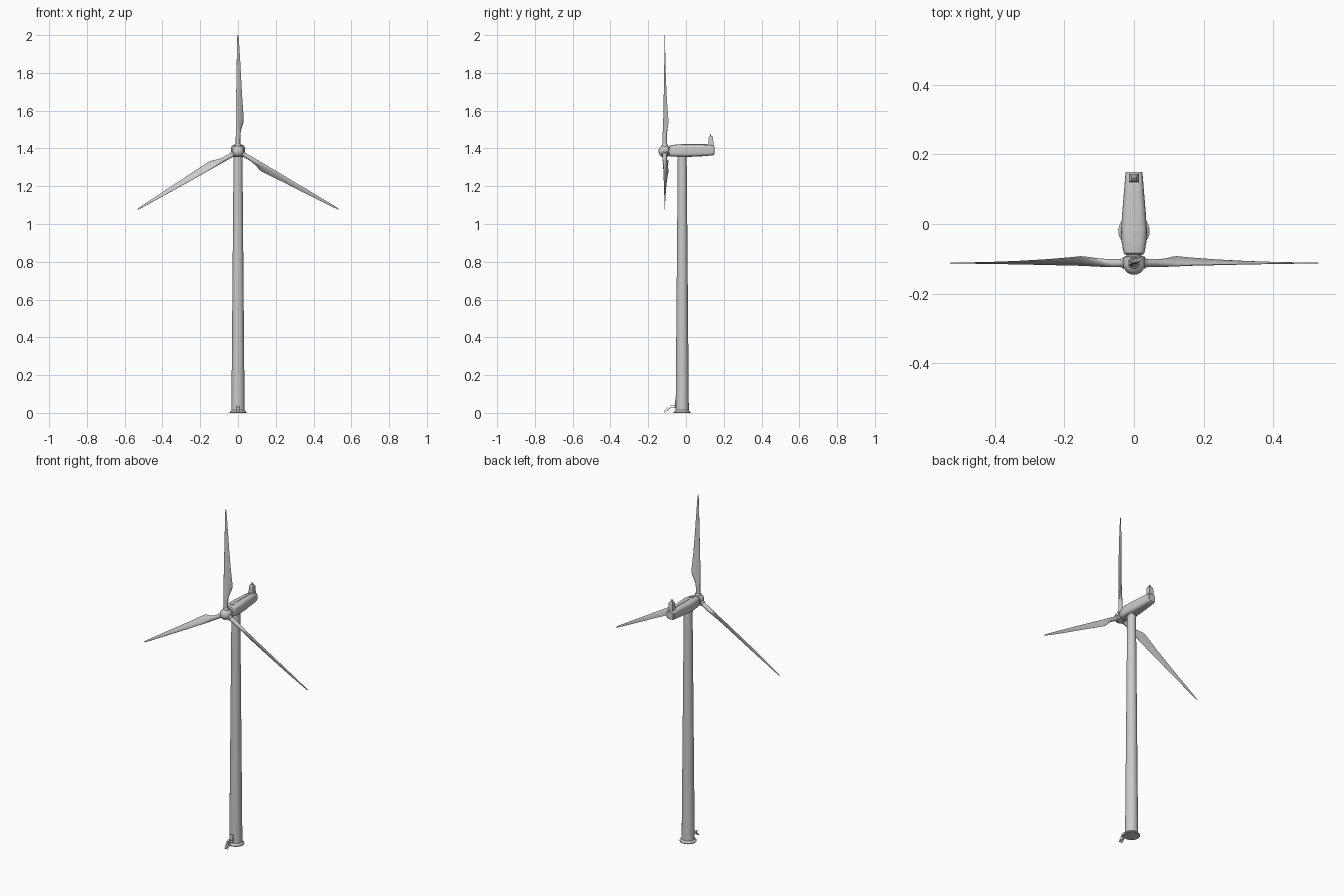
import bpy, bmesh, math
from mathutils import Matrix, Vector

if "Cube" in bpy.data.objects:
    bpy.data.objects.remove(bpy.data.objects["Cube"])

HUB = Vector((0, -0.112, 1.385))


def add_object(name, bm, smooth=True):
    bmesh.ops.recalc_face_normals(bm, faces=bm.faces)
    me = bpy.data.meshes.new(name)
    bm.to_mesh(me)
    bm.free()
    ob = bpy.data.objects.new(name, me)
    bpy.context.collection.objects.link(ob)
    if smooth:
        bpy.ops.object.select_all(action='DESELECT')
        ob.select_set(True)
        bpy.context.view_layer.objects.active = ob
        bpy.ops.object.shade_smooth_by_angle(angle=math.radians(35))
    return ob


def loft(name, rings, matrix=Matrix()):
    """Skin a list of closed rings and cap both ends."""
    bm = bmesh.new()
    loops = [[bm.verts.new(matrix @ Vector(p)) for p in r] for r in rings]
    n = len(loops[0])
    for a, b in zip(loops, loops[1:]):
        for i in range(n):
            j = (i + 1) % n
            bm.faces.new((a[i], a[j], b[j], b[i]))
    bm.faces.new(loops[0])
    bm.faces.new(loops[-1])
    return add_object(name, bm)


def circle(r, z, n=32):
    return [(r * math.cos(t * math.tau / n), r * math.sin(t * math.tau / n), z) for t in range(n)]


def box(name, size, loc, rot_x=0, taper=1.0):
    bm = bmesh.new()
    bmesh.ops.create_cube(bm, size=1)
    for v in bm.verts:
        k = taper if v.co.z > 0 else 1
        v.co = Vector((v.co.x * size[0] * k, v.co.y * size[1] * k, v.co.z * size[2]))
    bm.transform(Matrix.Translation(loc) @ Matrix.Rotation(rot_x, 4, 'X'))
    return add_object(name, bm, False)


def rod(name, a, b, r, n=8):
    a, b = Vector(a), Vector(b)
    m = Matrix.Translation(a) @ (b - a).to_track_quat('Z', 'Y').to_matrix().to_4x4()
    return loft(name, [circle(r, 0, n), circle(r, (b - a).length, n)], m)


# Tower with base flange
TOWER = Matrix.Translation((0, -0.02, 0))
loft("tower", [circle(0.035 - 0.0115 * z / 1.365, z) for z in (0.005, 0.45, 0.9, 1.365)], TOWER)
loft("base_flange", [circle(0.045, 0), circle(0.045, 0.005), circle(0.039, 0.009), circle(0.035, 0.014)], TOWER)
loft("yaw_collar", [circle(0.026, 1.352), circle(0.026, 1.366)], TOWER)


# Nacelle: rounded-box sections of (y, half width, bottom z, top z)
def section(y, w, lo, hi, n=40, e=2 / 3.4):
    ring = []
    for i in range(n):
        c, s = math.cos(i * math.tau / n), math.sin(i * math.tau / n)
        ring.append((w * math.copysign(abs(c) ** e, c), y,
                     (lo + hi) / 2 + (hi - lo) / 2 * math.copysign(abs(s) ** e, s)))
    return ring


loft("nacelle", [section(*p) for p in (
    (-0.088, 0.026, 1.362, 1.410), (-0.083, 0.030, 1.358, 1.416), (-0.05, 0.036, 1.356, 1.420),
    (-0.015, 0.037, 1.355, 1.421), (0.03, 0.034, 1.356, 1.421), (0.09, 0.029, 1.359, 1.420),
    (0.140, 0.025, 1.363, 1.418), (0.147, 0.024, 1.366, 1.415), (0.150, 0.021, 1.369, 1.411))])
box("roof_hatch", (0.018, 0.018, 0.004), (0, -0.052, 1.420))
box("roof_ridge", (0.010, 0.14, 0.003), (0, 0.045, 1.421))

# Cooler mast with sensor on the tail
box("tail_mast", (0.030, 0.027, 0.046), (0, 0.132, 1.435), taper=0.85)
box("tail_mast_cap", (0.0245, 0.022, 0.008), (0, 0.132, 1.462), taper=0.6)
rod("wind_sensor", (0, 0.130, 1.462), (0, 0.130, 1.475), 0.003)
rod("wind_sensor_bar", (-0.007, 0.130, 1.474), (0.007, 0.130, 1.474), 0.002)

# Hub and domed spinner, turned about the y axis
AXIS = Matrix.Translation((0, 0, HUB.z)) @ Matrix.Rotation(math.pi / 2, 4, 'X')
loft("rotor_shaft", [circle(0.022, 0.08), circle(0.022, 0.098)], AXIS)
loft("hub", [circle(r, z) for r, z in (
    (0.025, 0.092), (0.029, 0.095), (0.031, 0.105), (0.031, 0.119), (0.029, 0.127),
    (0.024, 0.135), (0.017, 0.141), (0.009, 0.1445), (0.002, 0.1455))], AXIS)

# Blade sections: radius from hub, leading x, chord, thickness, twist, roundness
STATIONS = (
    (0.015, -0.012, 0.024, 0.024, 0, 1), (0.065, -0.012, 0.024, 0.024, 0, 1),
    (0.090, -0.012, 0.025, 0.023, 25, 0.9), (0.115, -0.0125, 0.033, 0.020, 36, 0.5),
    (0.140, -0.013, 0.044, 0.016, 35, 0.1), (0.160, -0.013, 0.049, 0.014, 33, 0),
    (0.190, -0.0125, 0.046, 0.012, 30, 0), (0.280, -0.011, 0.036, 0.009, 25, 0),
    (0.380, -0.009, 0.027, 0.0065, 19, 0), (0.480, -0.007, 0.019, 0.0045, 13, 0),
    (0.570, -0.005, 0.011, 0.003, 8, 0), (0.605, -0.004, 0.007, 0.002, 5, 0),
    (0.615, -0.002, 0.003, 0.001, 5, 0))


def blade_ring(z, lead, chord, thick, twist, roundness, n=24):
    tw = math.radians(twist)
    ring = []
    for i in range(n):
        a = i * math.tau / n
        u = (1 - math.cos(a)) / 2
        # blend from a round root to a thin-tailed aerofoil
        foil = 2.6 * math.sqrt(u) * (1 - u) * (1 if math.sin(a) >= 0 else -1)
        h = thick / 2 * (roundness * math.sin(a) + (1 - roundness) * foil)
        x = lead + u * chord
        ring.append((x * math.cos(tw) - h * math.sin(tw), x * math.sin(tw) + h * math.cos(tw), z))
    return ring


for k in range(3):
    m = Matrix.Translation(HUB) @ Matrix.Rotation(k * math.tau / 3, 4, 'Y')
    loft(f"blade_{k + 1}", [blade_ring(*s) for s in STATIONS], m)
    loft(f"blade_cuff_{k + 1}", [circle(0.0165, 0.0), circle(0.0165, 0.034), circle(0.0145, 0.037)], m)

# Entrance door, landing, stair and handrails
box("door", (0.017, 0.008, 0.036), (0, -0.053, 0.047))
box("landing", (0.022, 0.032, 0.002), (0, -0.070, 0.027))
for i in range(5):
    t = (i + 0.5) / 5
    box(f"stair_tread_{i + 1}", (0.018, 0.006, 0.0015), (0, -0.112 + 0.027 * t, 0.026 * t))
for side, x in (("left", -0.010), ("right", 0.010)):
    rod(f"stair_stringer_{side}", (x, -0.112, 0.001), (x, -0.085, 0.027), 0.0014)
    rod(f"stair_rail_{side}", (x, -0.112, 0.014), (x, -0.085, 0.040), 0.0008)
    rod(f"landing_rail_{side}", (x, -0.085, 0.040), (x, -0.055, 0.040), 0.0008)
    for j, (y, z) in enumerate(((-0.112, 0.001), (-0.085, 0.027), (-0.062, 0.027))):
        rod(f"rail_post_{side}_{j + 1}", (x, y, z), (x, y, z + 0.013), 0.0008)
